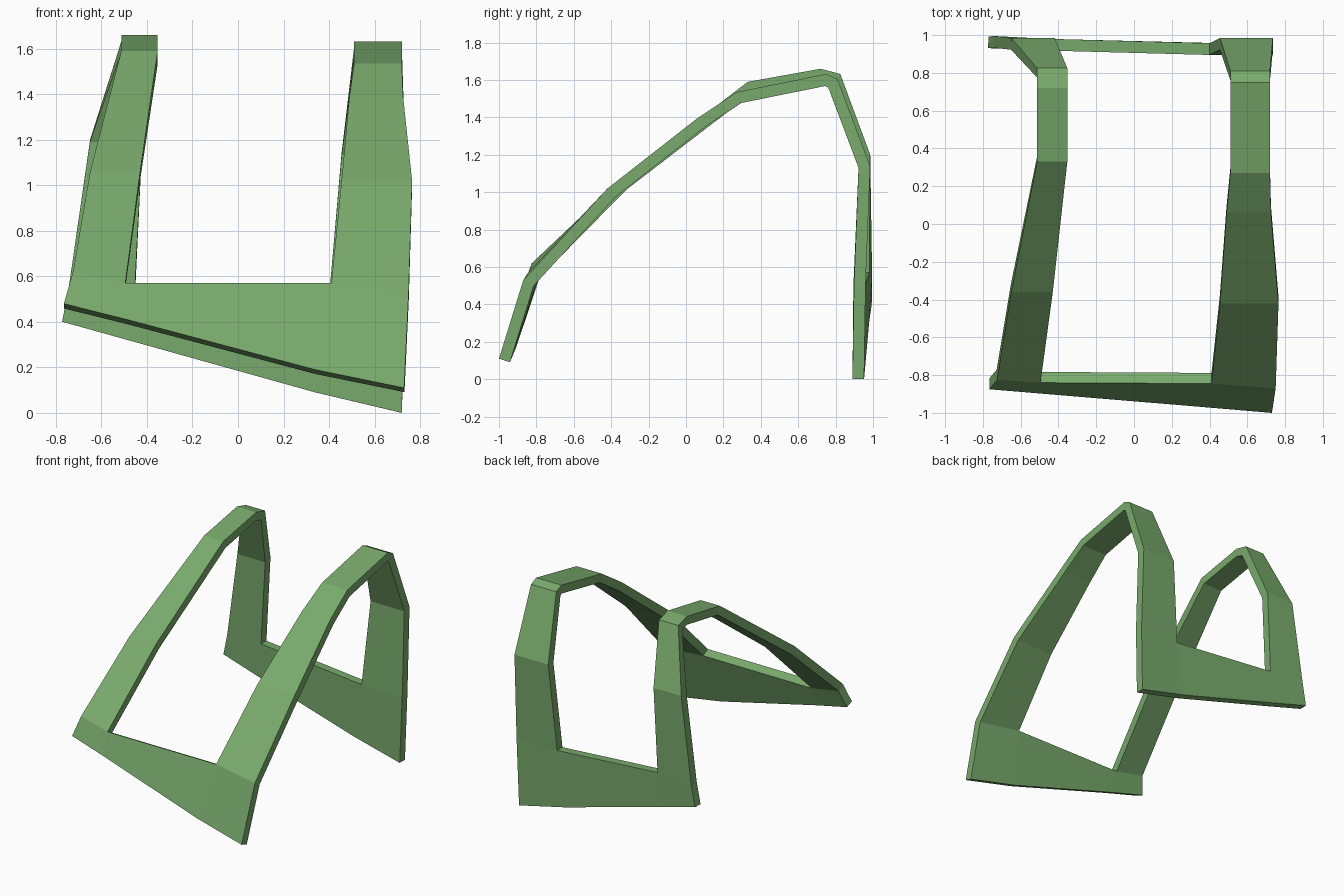
import bpy, bmesh

if "Cube" in bpy.data.objects:
    bpy.data.objects.remove(bpy.data.objects["Cube"])

green = bpy.data.materials.new("soft green")
green.diffuse_color = (0.19, 0.40, 0.15, 1)
green.use_nodes = True
green.node_tree.nodes["Principled BSDF"].inputs["Base Color"].default_value = green.diffuse_color

# Strap stations from front to back: outer x, inner x, y, z
left_rows = [
    (-0.65, -0.43, -0.36, 1.06),
    (-0.513, -0.353, 0.33, 1.59),
    (-0.513, -0.353, 0.72, 1.66),
    (-0.513, -0.353, 0.825, 1.632),
    (-0.65, -0.42, 0.985, 1.20),
]
right_rows = [
    (0.765, 0.455, -0.42, 1.02),
    (0.725, 0.49, 0.06, 1.395),
    (0.72, 0.51, 0.27, 1.535),
    (0.72, 0.51, 0.75, 1.632),
    (0.72, 0.51, 0.81, 1.605),
    (0.735, 0.455, 0.985, 1.14),
]
# Cross panels, left to right: upper edge and lower edge
front_top = [(-0.725, -0.825, 0.62), (-0.495, -0.84, 0.57),
             (0.41, -0.845, 0.57), (0.75, -0.87, 0.53)]
front_low = [(-0.765, -0.875, 0.48), (-0.49, -0.898, 0.411),
             (0.34, -0.967, 0.19), (0.73, -1.0, 0.11)]
back_top = [(-0.74, 0.995, 0.56), (-0.45, 0.98, 0.57),
            (0.40, 0.957, 0.50), (0.735, 0.96, 0.50)]
back_low = [(-0.77, 0.993, 0.40), (-0.45, 0.98, 0.311),
            (0.34, 0.96, 0.09), (0.72, 0.952, 0.0)]

bm = bmesh.new()
mk = lambda pts: [bm.verts.new(p) for p in pts]
ft, fl, bt, bl = map(mk, (front_top, front_low, back_top, back_low))


def bridge(a, b):
    for i in range(len(a) - 1):
        bm.faces.new((a[i], a[i + 1], b[i + 1], b[i]))


# Front and back cross panels
bridge(ft, fl)
bridge(bt, bl)


# Arched straps joining the panels
def strap(rows, o, i):
    outer = [ft[o]] + mk([(r[0], r[2], r[3]) for r in rows]) + [bt[o]]
    inner = [ft[i]] + mk([(r[1], r[2], r[3]) for r in rows]) + [bt[i]]
    bridge(outer, inner)


strap(left_rows, 0, 1)
strap(right_rows, 3, 2)

# Make all faces point outwards from the arch
bmesh.ops.recalc_face_normals(bm, faces=bm.faces)
bm.faces.ensure_lookup_table()
bm.normal_update()
if bm.faces[0].normal.y > 0:
    bmesh.ops.reverse_faces(bm, faces=bm.faces)

me = bpy.data.meshes.new("strap_frame")
bm.to_mesh(me)
bm.free()
me.materials.append(green)
ob = bpy.data.objects.new("strap_frame", me)
bpy.context.collection.objects.link(ob)

# Wall thickness grows inwards
sol = ob.modifiers.new("thickness", 'SOLIDIFY')
sol.thickness = 0.062
sol.offset = -1
sol.use_even_offset = True
